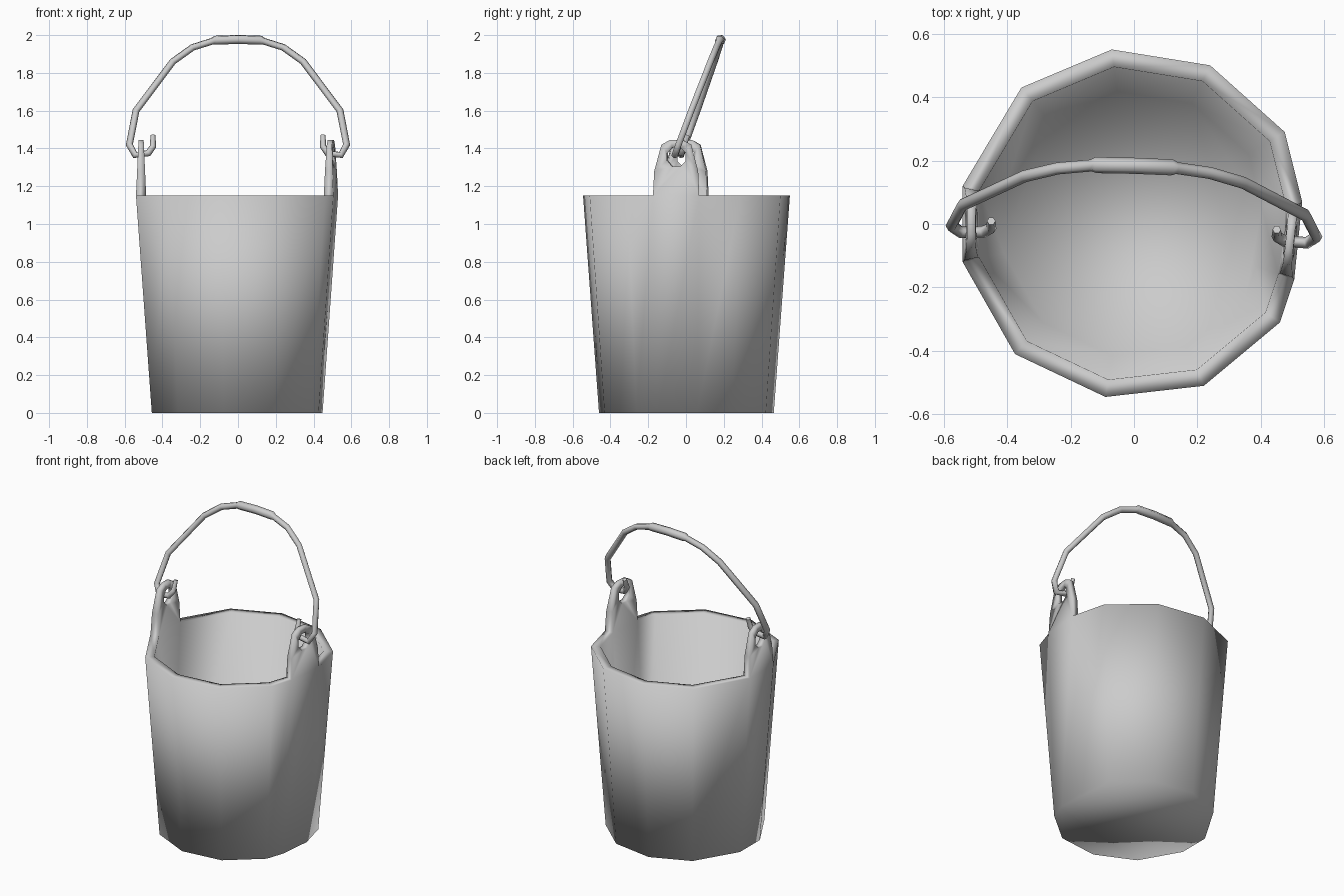
import bpy, bmesh, math
from mathutils import Vector

if "Cube" in bpy.data.objects:
    bpy.data.objects.remove(bpy.data.objects["Cube"])

RIM_Z, FLOOR_Z = 1.15, 0.05
# irregular twelve-sided rim, counter-clockwise; edges 0 and 6 carry the ears
RIM = [(.505, -.175), (.53, .07), (.475, .29), (.24, .50), (-.07, .55), (-.355, .43),
       (-.54, .12), (-.54, -.12), (-.375, -.41), (-.09, -.545), (.22, -.51), (.46, -.31)]
N = len(RIM)
EAR_EDGES = (0, 6)
# ear outline: position along the rim edge (-1..1) and height
EAR = [(-1, RIM_Z), (1, RIM_Z), (.96, 1.28), (.66, 1.42), (.28, 1.445),
       (-.28, 1.445), (-.66, 1.42), (-.96, 1.28)]
# round hole, same point count as the outline
HOLE = [(.45 * math.cos(math.radians(-112.5 + 45 * k)),
         1.355 + .055 * math.sin(math.radians(-112.5 + 45 * k))) for k in range(8)]

bm = bmesh.new()


def ring(scale, z):
    return [bm.verts.new((x * scale, y * scale, z)) for x, y in RIM]


def bridge(a, b, skip=()):
    n = len(a)
    for i in range(n):
        if i not in skip:
            j = (i + 1) % n
            bm.faces.new((a[i], a[j], b[j], b[i]))


# bucket shell: outer wall, rim, inner wall, floor
out_bot, out_top = ring(.845, 0), ring(1, RIM_Z)
in_top, in_bot = ring(.9, RIM_Z), ring(.76, FLOOR_Z)
bridge(out_bot, out_top)
bridge(out_top, in_top, EAR_EDGES)
bridge(in_top, in_bot)
bm.faces.new(out_bot[::-1])
bm.faces.new(in_bot)


def ear_point(i, u, z, inner):
    """Point on the ear above rim edge i, thinning towards the top."""
    j, f = (i + 1) % N, (u + 1) / 2
    o = out_top[i].co.lerp(out_top[j].co, f)
    n = in_top[i].co.lerp(in_top[j].co, f)
    t = (z - RIM_Z) / .295 * .25
    p = o.lerp(n, 1 - t if inner else t)
    return bm.verts.new((p.x, p.y, z))


# pierced ears growing out of the wall
for i in EAR_EDGES:
    outlines, holes = [], []
    for inner, base in ((False, out_top), (True, in_top)):
        edge = [base[i], base[i + 1]] + [ear_point(i, u, z, inner) for u, z in EAR[2:]]
        hole = [ear_point(i, u, z, inner) for u, z in HOLE]
        bridge(edge, hole)
        outlines.append(edge)
        holes.append(hole)
    bridge(*outlines, skip=(0,))
    bridge(*holes)

bmesh.ops.recalc_face_normals(bm, faces=bm.faces)
for f in bm.faces:
    f.smooth = True
mesh = bpy.data.meshes.new("bucket")
bm.to_mesh(mesh)
bm.free()
bucket = bpy.data.objects.new("bucket", mesh)
bpy.context.collection.objects.link(bucket)

# wire handle: hooked ends, thicker grip; (x, z, radius factor), right half mirrored
half = [(.45, 1.47, .7), (.45, 1.41, .9), (.475, 1.375, 1), (.545, 1.365, 1), (.575, 1.42, 1),
        (.54, 1.60, 1), (.345, 1.86, 1), (.24, 1.935, 1), (.135, 1.968, 1), (.12, 1.973, 1.35)]
path = [(-x, z, r) for x, z, r in half] + [(0, 1.977, 1.35)] + half[::-1]
curve = bpy.data.curves.new("handle", 'CURVE')
curve.dimensions = '3D'
curve.bevel_depth = .019
curve.bevel_resolution = 1
curve.use_fill_caps = True
spline = curve.splines.new('POLY')
spline.points.add(len(path) - 1)
for pt, (x, z, r) in zip(spline.points, path):
    pt.co = (x, -.03 - .03 * x + .37 * (z - 1.4), z, 1)
    pt.radius = r
handle = bpy.data.objects.new("handle", curve)
bpy.context.collection.objects.link(handle)
bpy.context.view_layer.objects.active = handle
handle.select_set(True)
bpy.ops.object.convert(target='MESH')
bpy.ops.object.shade_smooth()
